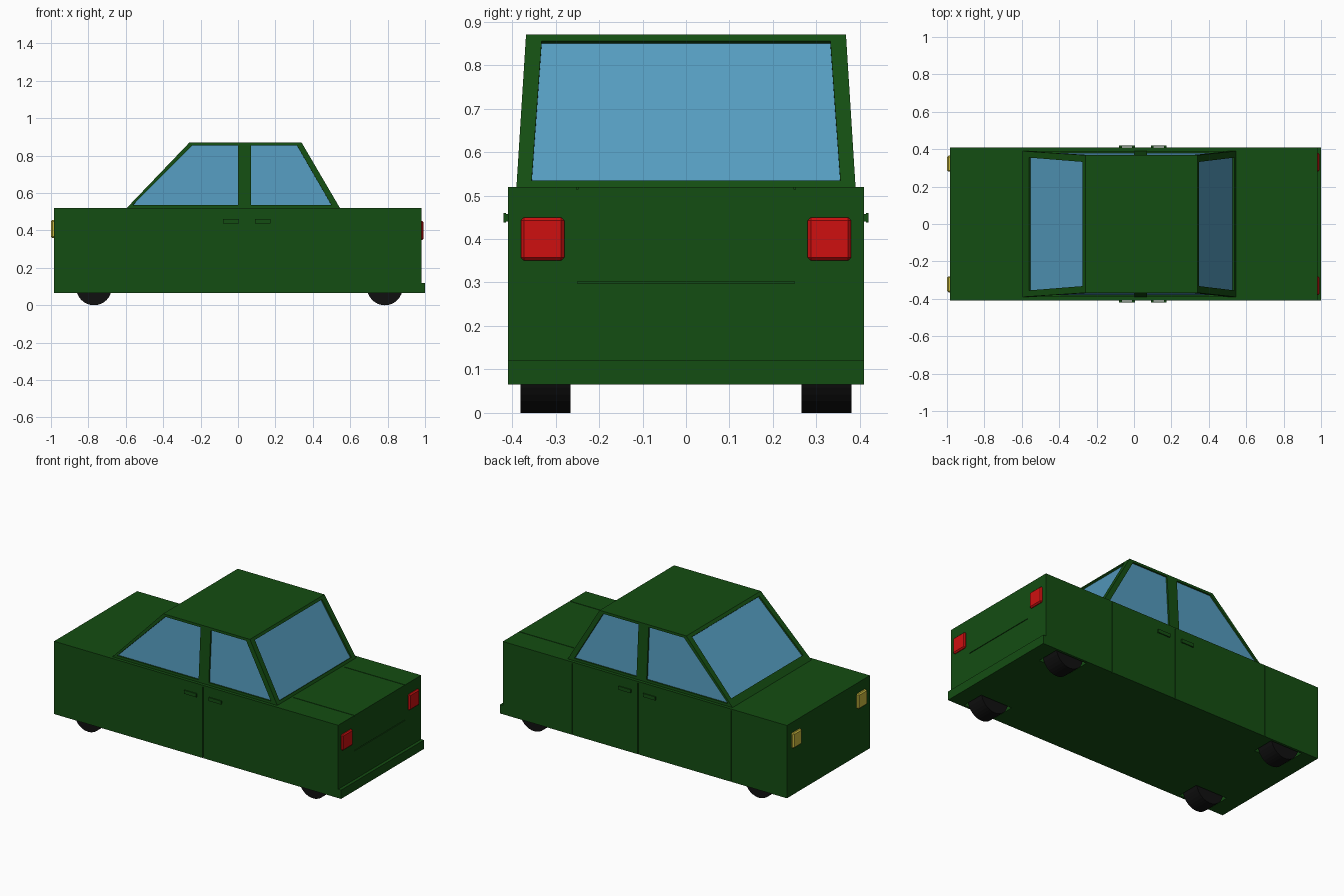
import bpy, bmesh, math
from mathutils import Vector, Matrix

if "Cube" in bpy.data.objects:
    bpy.data.objects.remove(bpy.data.objects["Cube"])


def material(name, rgb):
    m = bpy.data.materials.new(name)
    m.diffuse_color = (*rgb, 1)
    m.use_nodes = True
    m.node_tree.nodes["Principled BSDF"].inputs["Base Color"].default_value = m.diffuse_color
    return m


GREEN = material("green paint", (0.007, 0.075, 0.006))
GLASS = material("blue glass", (0.09, 0.33, 0.52))
RED = material("red lens", (0.62, 0.005, 0.005))
YELLOW = material("yellow lens", (0.6, 0.5, 0.05))
BLACK = material("black rubber", (0.005, 0.005, 0.005))


def add_box(bm, x0, x1, y0, y1, z0, z1):
    size = Matrix.Diagonal((x1 - x0, y1 - y0, z1 - z0, 1))
    mid = Matrix.Translation(((x0 + x1) / 2, (y0 + y1) / 2, (z0 + z1) / 2))
    bmesh.ops.create_cube(bm, size=1, matrix=mid @ size)


def finish(name, bm, mat=None):
    me = bpy.data.meshes.new(name)
    bm.to_mesh(me)
    bm.free()
    ob = bpy.data.objects.new(name, me)
    bpy.context.collection.objects.link(ob)
    if mat:
        me.materials.append(mat)
    return ob


def boxes(name, mat, *dims):
    bm = bmesh.new()
    for d in dims:
        add_box(bm, *d)
    return finish(name, bm, mat)


WHEEL_X = (-0.77, 0.785)

# Body with wheel wells and panel seams cut in
body = boxes("body", GREEN, (-0.985, 0.98, -0.41, 0.41, 0.065, 0.52))
cuts = []
w, d = 0.002, 0.006
for x in WHEEL_X:
    for s in (-1, 1):
        y = sorted((s * 0.25, s * 0.395))
        cuts.append((x - 0.11, x + 0.11, *y, 0.0, 0.21))
for s, x in ((-1, 0.045), (1, 0.045), (1, -0.6), (1, 0.5)):
    y = sorted((s * (0.41 - d), s * 0.43))
    cuts.append((x - w, x + w, *y, 0.05, 0.51))
for y in (-0.25, 0.25):
    cuts.append((0.56, 1.0, y - w, y + w, 0.52 - d, 0.54))
cuts.append((0.98 - d, 1.0, -0.25, 0.25, 0.3 - w, 0.3 + w))
cutter = boxes("body_cutter", GREEN, *cuts)
cutter.hide_render = True
mod = body.modifiers.new("cuts", 'BOOLEAN')
mod.object = cutter
mod.operation = 'DIFFERENCE'
mod.solver = 'EXACT'
bpy.context.view_layer.objects.active = body
bpy.ops.object.modifier_apply(modifier=mod.name)
bpy.data.objects.remove(cutter)

boxes("rear_bumper", GREEN, (0.979, 1.0, -0.41, 0.41, 0.065, 0.12))

# Cabin: sloping frame panels with recessed panes
Z0, Z1 = 0.52, 0.87
P0, P1 = 0.535, 0.855
frame, glass = bmesh.new(), bmesh.new()


def quad(bm, pts):
    bm.faces.new([bm.verts.new(p) for p in pts])


def panel(outer, inner):
    outer, inner = [Vector(p) for p in outer], [Vector(p) for p in inner]
    n = (outer[1] - outer[0]).cross(outer[2] - outer[0]).normalized()
    if n.dot(Vector((0, 0, 0.6)) - outer[0]) < 0:
        n = -n
    deep = [p + n * 0.01 for p in inner]
    for i in range(4):
        j = (i + 1) % 4
        quad(frame, (outer[i], outer[j], inner[j], inner[i]))
        quad(frame, (inner[i], inner[j], deep[j], deep[i]))
    quad(glass, deep)


def lerp(a, b, z):
    return a + (b - a) * (z - Z0) / (Z1 - Z0)


def side(s, pts):
    return [(x, s * lerp(0.39, 0.368, z), z) for x, z in pts]


for s in (-1, 1):
    panel(side(s, ((-0.595, Z0), (0.035, Z0), (0.035, Z1), (-0.26, Z1))),
          side(s, ((-0.563, P0), (0.0, P0), (0.0, P1), (-0.245, P1))))
    panel(side(s, ((0.035, Z0), (0.545, Z0), (0.34, Z1), (0.035, Z1))),
          side(s, ((0.07, P0), (0.5, P0), (0.315, P1), (0.07, P1))))


def screen(xb, xt, yb, yt, zb, zt):
    return [(lerp(xb, xt, z), y, z) for y, z in
            ((-yb, zb), (yb, zb), (yt, zt), (-yt, zt))]


for xb, xt, p0 in ((-0.595, -0.26, 0.555), (0.545, 0.34, P0)):
    panel(screen(xb, xt, 0.39, 0.368, Z0, Z1),
          screen(xb, xt, 0.355, 0.332, p0, P1))
# Roof
quad(frame, [(x, y, Z1) for x, y in
             ((-0.26, -0.368), (0.34, -0.368), (0.34, 0.368), (-0.26, 0.368))])
bmesh.ops.remove_doubles(frame, verts=frame.verts, dist=1e-4)
bmesh.ops.recalc_face_normals(frame, faces=frame.faces)
for f in glass.faces:
    f.normal_update()
    if f.normal.dot(f.calc_center_median() - Vector((0, 0, 0.6))) < 0:
        f.normal_flip()
finish("cabin_frame", frame, GREEN)
finish("windows", glass, GLASS)

# Lights with chamfered lenses
for s, side_name in ((-1, "right"), (1, "left")):
    for part, mat, x0, x1, ya, yb, z0, z1 in (
            ("tail_light", RED, 0.97, 0.992, 0.28, 0.38, 0.35, 0.45),
            ("head_light", YELLOW, -1.0, -0.975, 0.28, 0.365, 0.36, 0.455)):
        ob = boxes(f"{part}_{side_name}", mat,
                   (x0, x1, *sorted((s * ya, s * yb)), z0, z1))
        ob.modifiers.new("chamfer", 'BEVEL').width = 0.007
        ob.modifiers["chamfer"].segments = 1

# Door handles: a bar on two posts
for s in (-1, 1):
    for i, x in enumerate((-0.08, 0.09)):
        bar, post = sorted((s * 0.414, s * 0.42)), sorted((s * 0.405, s * 0.416))
        boxes(f"door_handle_{'right' if s < 0 else 'left'}_{i + 1}", GREEN,
              (x, x + 0.085, *bar, 0.438, 0.46),
              (x, x + 0.015, *post, 0.44, 0.458),
              (x + 0.07, x + 0.085, *post, 0.44, 0.458))

# Wheels
for x in WHEEL_X:
    for y in (-0.323, 0.323):
        bm = bmesh.new()
        bmesh.ops.create_cone(
            bm, cap_ends=True, segments=32, radius1=0.095, radius2=0.095, depth=0.115,
            matrix=Matrix.Translation((x, y, 0.095)) @ Matrix.Rotation(math.pi / 2, 4, 'X'))
        finish("wheel", bm, BLACK)
